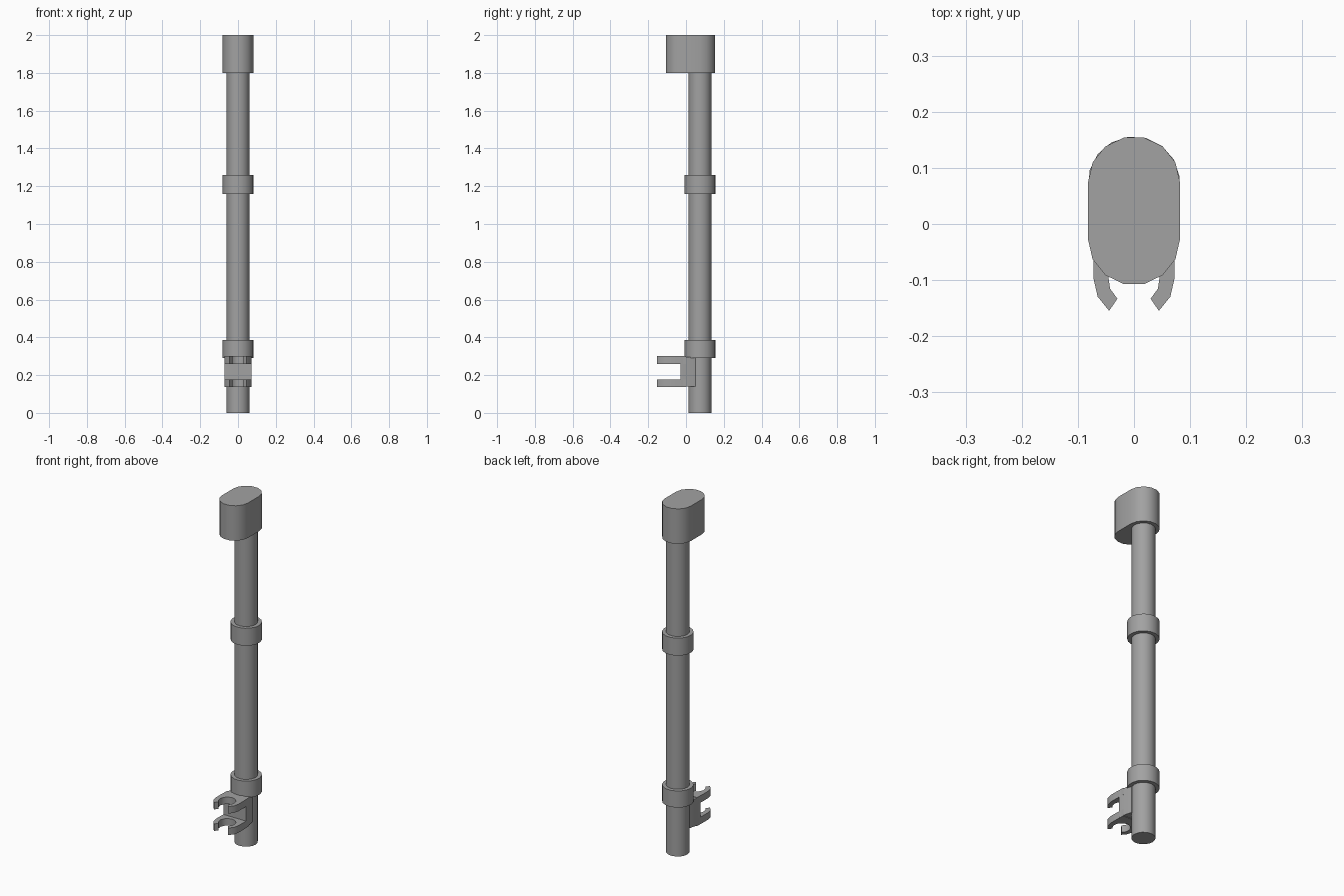
import bpy
from math import sin, cos, pi, radians

cube = bpy.data.objects.get("Cube")
if cube:
    bpy.data.objects.remove(cube, do_unlink=True)

# One plain grey plastic
grey = bpy.data.materials.new("light grey")
grey.use_nodes = True
colour = (0.36, 0.36, 0.36, 1)
grey.diffuse_color = colour
grey.node_tree.nodes["Principled BSDF"].inputs["Base Color"].default_value = colour

TUBE_Y = 0.074


def arc(cx, cy, r, start, end, steps):
    """Points along an arc, angles in degrees."""
    angles = [radians(start + (end - start) * i / steps) for i in range(steps + 1)]
    return [(cx + r * cos(a), cy + r * sin(a)) for a in angles]


def prism(name, outline, bottom, top):
    """Extrude a closed outline between two heights."""
    n = len(outline)
    verts = [(x, y, z) for z in (bottom, top) for x, y in outline]
    faces = [(i, (i + 1) % n, n + (i + 1) % n, n + i) for i in range(n)]
    faces += [tuple(reversed(range(n))), tuple(range(n, 2 * n))]
    mesh = bpy.data.meshes.new(name)
    mesh.from_pydata(verts, [], faces)
    mesh.materials.append(grey)
    obj = bpy.data.objects.new(name, mesh)
    bpy.context.collection.objects.link(obj)
    bpy.ops.object.select_all(action='DESELECT')
    obj.select_set(True)
    bpy.context.view_layer.objects.active = obj
    bpy.ops.object.shade_smooth_by_angle(angle=radians(35))
    return obj


def round_bar(name, radius, bottom, top, turn=0):
    return prism(name, arc(0, TUBE_Y, radius, turn, turn + 360, 16)[:-1], bottom, top)


# Long tube with two collars
round_bar("tube", 0.061, 0, 1.9)
round_bar("lower_collar", 0.082, 0.29, 0.385, 7)
round_bar("middle_collar", 0.082, 1.16, 1.26, 7)

# Oblong end cap, overhanging the front
cap = arc(0, TUBE_Y, 0.082, 0, 180, 7) + arc(0, -0.027, 0.082, 180, 360, 7)
prism("end_cap", cap, 1.8, 2.0)

# Web joining the clips to the tube
web = [(-0.072, -0.03), (0.072, -0.03), (0.068, 0.01), (0.057, 0.05),
       (-0.057, 0.05), (-0.068, 0.01)]
prism("clip_web", web, 0.14, 0.297)

# Two C-shaped clips, open at the front
CLIP_Y = -0.098
side = arc(0, CLIP_Y, 0.072, -52, 0, 2) + [(0.072, -0.055), (0.07, 0.0)]
back = [(-x, y) for x, y in reversed(side)]
hole = arc(0, CLIP_Y, 0.046, 230, -50, 10)
for name, bottom, top in (("lower_clip", 0.137, 0.177), ("upper_clip", 0.26, 0.3)):
    prism(name, side + back + hole, bottom, top)
